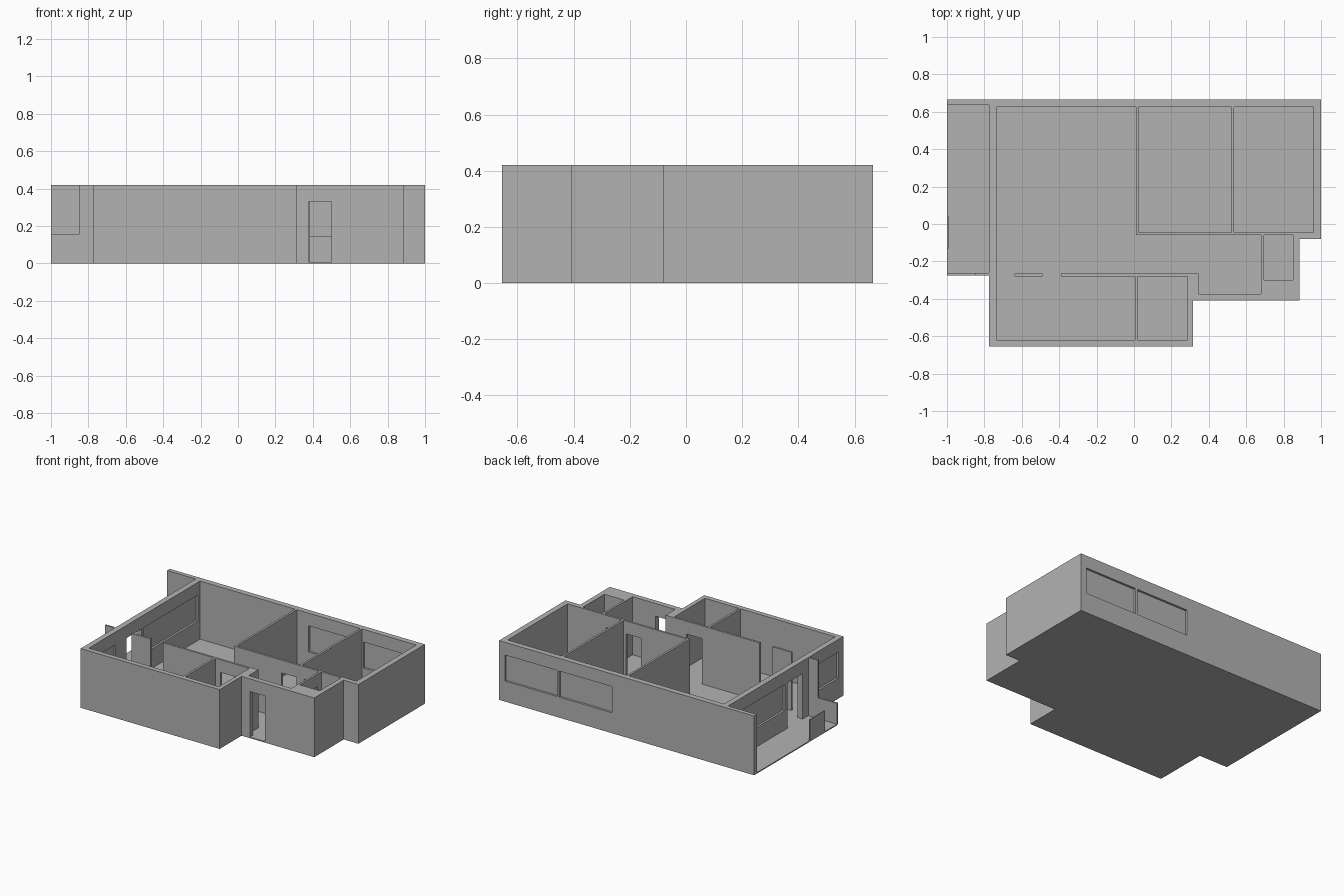
import bpy
import bmesh

old = bpy.data.objects.get("Cube")
if old:
    bpy.data.objects.remove(old, do_unlink=True)

TOP, BASE, HEAD, SILL = 0.42, 0.005, 0.33, 0.145

grey = bpy.data.materials.new("plaster grey")
grey.use_nodes = True
grey.diffuse_color = (0.45, 0.45, 0.45, 1)
grey.node_tree.nodes["Principled BSDF"].inputs["Base Color"].default_value = (0.45, 0.45, 0.45, 1)


def finish(name, bm):
    bmesh.ops.remove_doubles(bm, verts=bm.verts, dist=1e-5)
    bmesh.ops.recalc_face_normals(bm, faces=bm.faces)
    mesh = bpy.data.meshes.new(name)
    bm.to_mesh(mesh)
    bm.free()
    mesh.materials.append(grey)
    obj = bpy.data.objects.new(name, mesh)
    bpy.context.collection.objects.link(obj)
    return obj


def wall(name, x0, x1, y0, y1, holes=(), top=TOP, base=BASE):
    """Upright wall; each hole is (start, end, bottom, head) along its long side."""
    along_x = x1 - x0 >= y1 - y0
    a0, a1, d0, d1 = (x0, x1, y0, y1) if along_x else (y0, y1, x0, x1)
    us = sorted({a0, a1, *(h[0] for h in holes), *(h[1] for h in holes)})
    zs = sorted({base, top, *(h[2] for h in holes), *(h[3] for h in holes)})

    def solid(i, j):
        if not (0 <= i < len(us) - 1 and 0 <= j < len(zs) - 1):
            return False
        u, z = (us[i] + us[i + 1]) / 2, (zs[j] + zs[j + 1]) / 2
        return not any(h[0] < u < h[1] and h[2] < z < h[3] for h in holes)

    bm = bmesh.new()

    def quad(*pts):
        bm.faces.new([bm.verts.new((u, d, z) if along_x else (d, u, z)) for u, d, z in pts])

    for i in range(len(us) - 1):
        for j in range(len(zs) - 1):
            if not solid(i, j):
                continue
            u, v, z, w = us[i], us[i + 1], zs[j], zs[j + 1]
            for d in (d0, d1):
                quad((u, d, z), (v, d, z), (v, d, w), (u, d, w))
            for di, e in ((-1, u), (1, v)):
                if not solid(i + di, j):
                    quad((e, d0, z), (e, d1, z), (e, d1, w), (e, d0, w))
            for dj, e in ((-1, z), (1, w)):
                if not solid(i, j + dj):
                    quad((u, d0, e), (v, d0, e), (v, d1, e), (u, d1, e))
    return finish(name, bm)


def door(a, b):
    return (a, b, BASE, HEAD)


def window(a, b):
    return (a, b, SILL, HEAD)


# Floor slab following the stepped outline of the flat
outline = [(-1, -0.27), (-0.775, -0.27), (-0.775, -0.655), (0.315, -0.655),
           (0.315, -0.41), (0.885, -0.41), (0.885, -0.08), (1, -0.08),
           (1, 0.665), (-1, 0.665)]
bm = bmesh.new()
slab = bm.faces.new([bm.verts.new((x, y, 0)) for x, y in outline])
ext = bmesh.ops.extrude_face_region(bm, geom=[slab])
bmesh.ops.translate(bm, vec=(0, 0, BASE + 0.003),
                    verts=[v for v in ext["geom"] if isinstance(v, bmesh.types.BMVert)])
finish("floor_slab", bm)

# Outer walls
back_windows = [window(0.115, 0.53), window(0.545, 0.955)]
west_windows = [window(-0.6, -0.32), door(-0.2, -0.03), window(0.0, 0.6)]
wall("back_wall", -0.775, 1, 0.625, 0.665, back_windows)
wall("left_wall", 0.96, 1, -0.08, 0.625)
wall("left_step_wall", 0.85, 0.96, -0.08, -0.045)
wall("bathroom_side_wall", 0.85, 0.885, -0.41, -0.08)
wall("entrance_wall", 0.345, 0.85, -0.41, -0.373, [door(0.38, 0.5)])
wall("entrance_corner", 0.285, 0.345, -0.41, -0.265)
wall("kitchen_side_wall", 0.285, 0.315, -0.655, -0.41)
wall("front_wall", -0.775, 0.285, -0.655, -0.62)
wall("right_wall", -0.775, -0.735, -0.62, 0.625, west_windows)

# Window panes set into the wall depth
for i, (a, b, z0, z1) in enumerate(back_windows):
    wall(f"back_window_pane_{i + 1}", a, b, 0.64, 0.65, top=z1, base=z0)
for i, (a, b, z0, z1) in enumerate([west_windows[0], west_windows[2]]):
    wall(f"right_window_pane_{i + 1}", -0.76, -0.75, a, b, top=z1, base=z0)

# Inner partitions
wall("living_room_partition", 0.01, 0.025, -0.06, 0.625)
wall("bedroom_partition", 0.52, 0.535, -0.045, 0.625)
wall("hall_back_partition", 0.025, 0.96, -0.06, -0.045, [door(0.385, 0.5), door(0.56, 0.66)])
wall("hall_front_partition", -0.39, 0.285, -0.28, -0.265, [door(0.06, 0.18)])
wall("front_room_stub", -0.64, -0.49, -0.28, -0.265)
wall("kitchen_partition", 0.005, 0.02, -0.62, -0.28)
wall("bathroom_partition", 0.68, 0.695, -0.373, -0.06, [door(-0.22, -0.1)])
wall("bathroom_shaft", 0.695, 0.85, -0.373, -0.3)

# Balcony on the right side
wall("balcony_back_wall", -1, -0.775, 0.635, 0.665)
wall("balcony_column", -0.85, -0.775, -0.275, -0.262)
wall("balcony_front_parapet", -1, -0.85, -0.275, -0.262, top=0.155)
wall("balcony_side_parapet", -1, -0.993, -0.13, 0.04, top=0.155)
